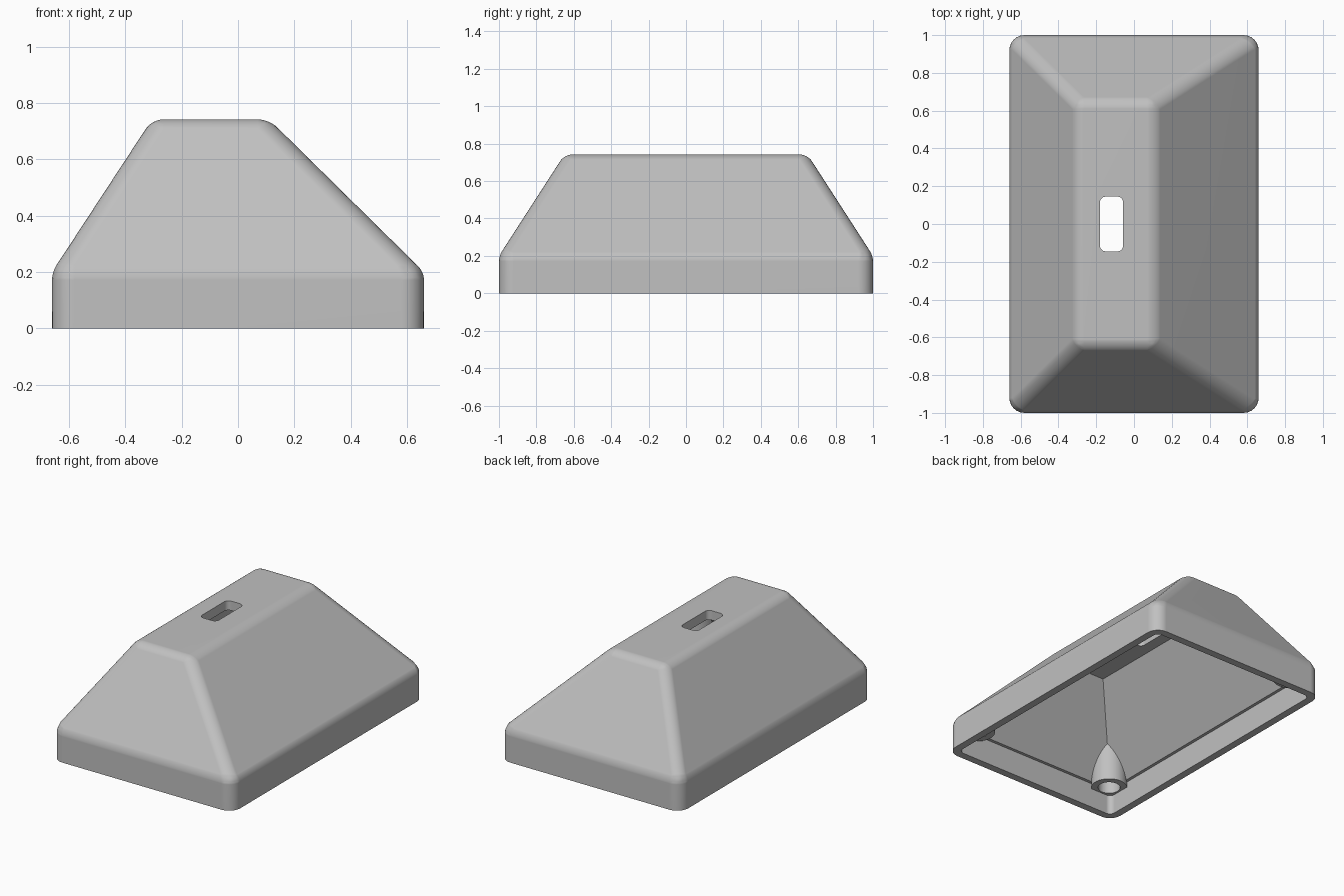
import bpy
import bmesh

if "Cube" in bpy.data.objects:
    bpy.data.objects.remove(bpy.data.objects["Cube"])

GREY = (0.53, 0.53, 0.53, 1)
grey = bpy.data.materials.new("plain_grey")
grey.use_nodes = True
grey.diffuse_color = GREY
grey.node_tree.nodes["Principled BSDF"].inputs["Base Color"].default_value = GREY


def loft(name, rings, weight_rule, width, segments):
    """Stack rectangles (x0, x1, half_y, z) into a solid and round its edges by weight."""
    bm = bmesh.new()
    loops = [[bm.verts.new(p) for p in ((x0, -y, z), (x1, -y, z), (x1, y, z), (x0, y, z))]
             for x0, x1, y, z in rings]
    bm.faces.new(loops[0][::-1])
    bm.faces.new(loops[-1])
    for low, high in zip(loops, loops[1:]):
        for i in range(4):
            j = (i + 1) % 4
            bm.faces.new((low[i], low[j], high[j], high[i]))
    bmesh.ops.recalc_face_normals(bm, faces=bm.faces)
    weights = bm.edges.layers.float.new("bevel_weight_edge")
    level = {v: k for k, loop in enumerate(loops) for v in loop}
    for e in bm.edges:
        e[weights] = weight_rule(*sorted(level[v] for v in e.verts))
    mesh = bpy.data.meshes.new(name)
    bm.to_mesh(mesh)
    bm.free()
    obj = bpy.data.objects.new(name, mesh)
    bpy.context.collection.objects.link(obj)
    mesh.materials.append(grey)
    apply(obj, "BEVEL", limit_method="WEIGHT", width=width, segments=segments)
    return obj


def apply(obj, kind, **settings):
    mod = obj.modifiers.new(kind, kind)
    for key, value in settings.items():
        setattr(mod, key, value)
    bpy.ops.object.select_all(action="DESELECT")
    bpy.context.view_layer.objects.active = obj
    obj.select_set(True)
    bpy.ops.object.modifier_apply(modifier=mod.name)


def cut(obj, cutter):
    apply(obj, "BOOLEAN", operation="DIFFERENCE", solver="EXACT", object=cutter)
    bpy.data.objects.remove(cutter)


def cylinder(name, x, y, radius, bottom, top):
    bpy.ops.mesh.primitive_cylinder_add(vertices=40, radius=radius, depth=top - bottom,
                                        location=(x, y, (bottom + top) / 2))
    obj = bpy.context.object
    obj.name = name
    obj.data.materials.append(grey)
    return obj


def shell_weight(a, b):
    # Upright corners are roundest, then hips, ridge edges and the waist
    return {(0, 1): 1, (1, 2): 0.7, (2, 2): 0.5, (1, 1): 0.35}.get((a, b), 0)


def upright_weight(a, b):
    return 1 if (a, b) == (0, 1) else 0


# Outer body: straight skirt with an off-centre hipped top
housing = loft("housing_shell",
               [(-0.66, 0.66, 1, 0), (-0.66, 0.66, 1, 0.2), (-0.305, 0.11, 0.65, 0.742)],
               shell_weight, 0.08, 6)

# Hollow inside, with a narrow ledge above the skirt
cavity = loft("cavity_cutter",
              [(-0.61, 0.61, 0.95, -0.1), (-0.61, 0.61, 0.95, 0.166),
               (-0.59, 0.59, 0.93, 0.166), (-0.255, 0.065, 0.6, 0.68)],
              upright_weight, 0.035, 5)

# Screw bosses stay as solid material in the corners of the hollow
corners = [(x, y) for x in (-0.53, 0.53) for y in (-0.87, 0.87)]
for x, y in corners:
    cut(cavity, cylinder("boss_cutter", x, y, 0.11, 0.13, 0.6))
cut(housing, cavity)

# Blind screw holes in the bosses
for x, y in corners:
    cut(housing, cylinder("screw_hole_cutter", x, y, 0.068, 0.1, 0.24))

# Rounded slot through the top
slot = loft("slot_cutter", [(-0.18, -0.058, 0.145, 0.6), (-0.18, -0.058, 0.145, 0.9)],
            upright_weight, 0.03, 5)
cut(housing, slot)

# Smooth the fillets and keep the large faces flat
bpy.ops.object.select_all(action="DESELECT")
bpy.context.view_layer.objects.active = housing
housing.select_set(True)
bpy.ops.object.shade_smooth_by_angle(angle=0.5)
normals = housing.modifiers.new("flat_faces", "WEIGHTED_NORMAL")
normals.keep_sharp = True
